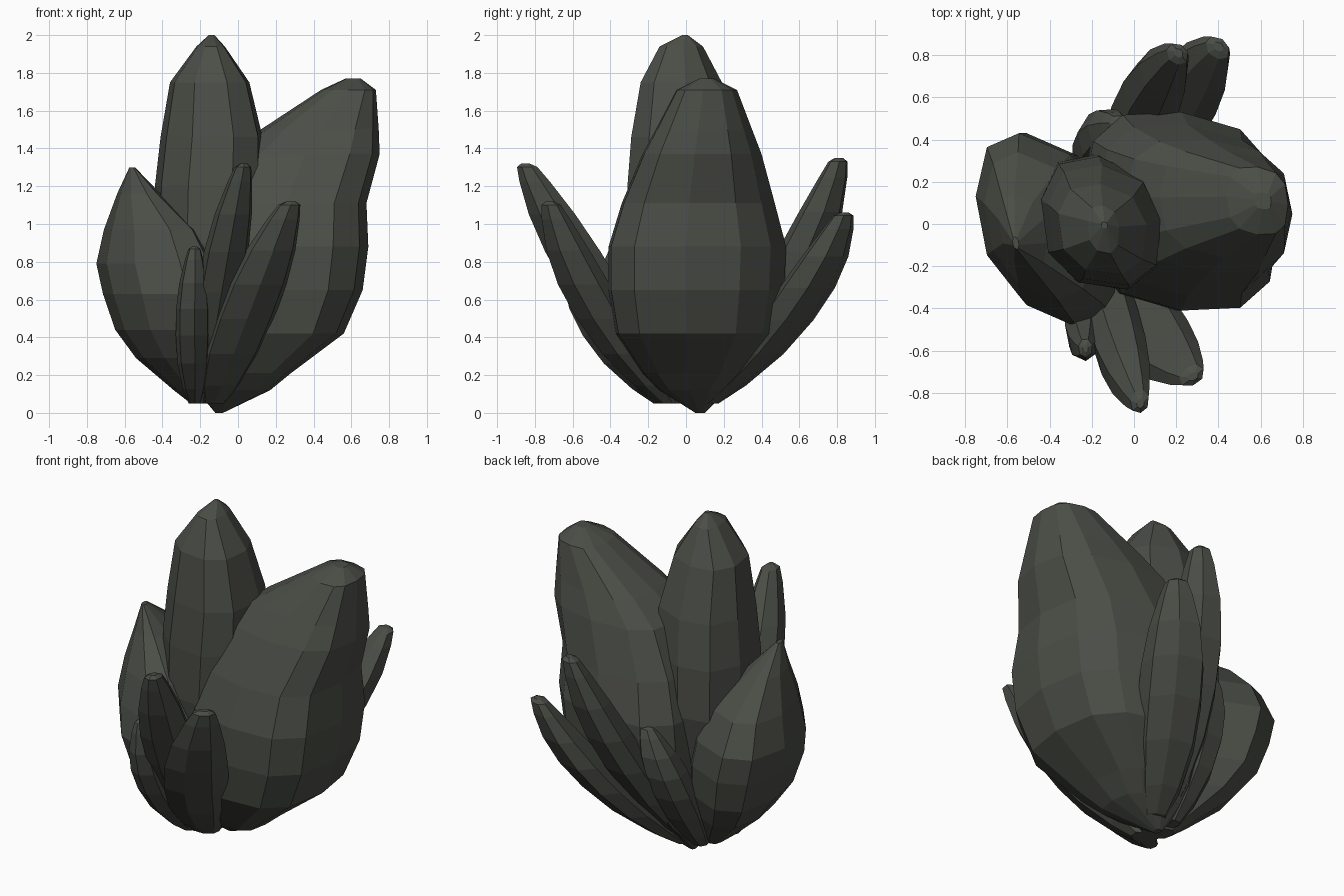
import bpy, bmesh, math
from mathutils import Vector

stone = bpy.data.materials.new("dark_stone")
stone.diffuse_color = (0.07, 0.075, 0.062, 1)


def fit(values):
    """Rescale values to the range -1..1."""
    lo, hi = min(values), max(values)
    return [2 * (v - lo) / (hi - lo) - 1 for v in values]


def loft(name, rings, sides, power=1.0, phase=0.0, skew=0.0):
    """Flat-shaded closed skin through horizontal rings (z, xmin, xmax, ymin, ymax)."""
    us, vs = [], []
    for i in range(sides):
        a = phase + math.tau * i / sides
        c, s = math.cos(a), math.sin(a)
        c = math.copysign(abs(c) ** power, c)
        s = math.copysign(abs(s) ** power, s)
        us.append(c)
        vs.append(s * math.sqrt(1 - skew * skew) - skew * c)
    outline = list(zip(fit(us), fit(vs)))
    bm = bmesh.new()
    loops = []
    for z, x0, x1, y0, y1 in rings:
        loops.append([bm.verts.new(((x0 + x1) / 2 + u * (x1 - x0) / 2,
                                    (y0 + y1) / 2 + v * (y1 - y0) / 2, z))
                      for u, v in outline])
    for lo, hi in zip(loops, loops[1:]):
        for i in range(sides):
            j = (i + 1) % sides
            bm.faces.new((lo[i], lo[j], hi[j], hi[i]))
    bm.faces.new(loops[0][::-1])
    bm.faces.new(loops[-1])
    bmesh.ops.recalc_face_normals(bm, faces=bm.faces)
    mesh = bpy.data.meshes.new(name)
    bm.to_mesh(mesh)
    bm.free()
    mesh.materials.append(stone)
    obj = bpy.data.objects.new(name, mesh)
    bpy.context.collection.objects.link(obj)


# Three large lobes
loft("right_lobe", [
    (0.00, -0.12, -0.08, 0.05, 0.10),
    (0.12, -0.22, 0.17, -0.14, 0.22),
    (0.21, -0.23, 0.28, -0.23, 0.32),
    (0.42, -0.25, 0.56, -0.37, 0.48),
    (0.65, -0.25, 0.66, -0.41, 0.52),
    (0.88, -0.24, 0.69, -0.41, 0.53),
    (1.11, -0.17, 0.68, -0.34, 0.47),
    (1.37, -0.04, 0.75, -0.23, 0.40),
    (1.50, 0.12, 0.745, -0.16, 0.35),
    (1.71, 0.44, 0.73, -0.05, 0.27),
    (1.77, 0.57, 0.65, 0.07, 0.15)], 12, 0.74, 0, 0.12)

loft("tall_lobe", [
    (0.05, -0.20, -0.08, -0.06, 0.06),
    (0.50, -0.38, 0.05, -0.25, 0.26),
    (0.90, -0.44, 0.11, -0.31, 0.33),
    (1.20, -0.44, 0.13, -0.31, 0.32),
    (1.46, -0.41, 0.13, -0.29, 0.28),
    (1.75, -0.36, 0.06, -0.24, 0.19),
    (1.94, -0.22, -0.07, -0.14, 0.09),
    (2.00, -0.155, -0.125, -0.02, 0.01)], 9, 0.85, 0.2, 0.15)

loft("left_lobe", [
    (0.05, -0.25, -0.12, -0.07, 0.07),
    (0.12, -0.34, -0.08, -0.17, 0.15),
    (0.29, -0.54, -0.06, -0.34, 0.30),
    (0.44, -0.65, -0.06, -0.44, 0.39),
    (0.63, -0.715, -0.06, -0.49, 0.43),
    (0.79, -0.75, -0.10, -0.44, 0.43),
    (0.97, -0.71, -0.20, -0.36, 0.34),
    (1.16, -0.64, -0.41, -0.21, 0.14),
    (1.30, -0.575, -0.545, -0.12, -0.06)], 10, 0.85, 0, 0.32)


# Slim curved shards leaning out at the front and back
PROFILE = [(0, .35), (.1, .65), (.27, .92), (.45, 1), (.62, .98),
           (.78, .82), (.92, .54), (.985, .36), (1, .15)]


def shard(name, base, mid, tip, rx, ry, skew=0.0):
    base, mid, tip = Vector(base), Vector(mid), Vector(tip)
    ctrl = 2 * mid - (base + tip) / 2
    rings = []
    for t, r in PROFILE:
        p = base * (1 - t) ** 2 + ctrl * 2 * t * (1 - t) + tip * t * t
        rings.append((p.z, p.x - rx * r, p.x + rx * r, p.y - ry * r, p.y + ry * r))
    loft(name, rings, 7, 0.9, 0.3, skew)


shard("front_shard_tall", (-.19, -.10, .05), (-.09, -.51, .70), (.03, -.85, 1.32), .12, .15, -.1)
shard("front_shard_right", (-.13, -.10, .05), (.05, -.47, .55), (.28, -.72, 1.12), .16, .14, -.3)
shard("front_shard_small", (-.23, -.13, .05), (-.24, -.45, .45), (-.23, -.59, .88), .09, .12)
shard("back_shard_right", (-.05, .12, .05), (.20, .56, .54), (.40, .84, 1.06), .155, .15, .3)
shard("back_shard_tall", (-.10, .10, .06), (.05, .54, .70), (.21, .81, 1.35), .14, .14, .2)
shard("back_shard_small", (-.18, .11, .06), (-.17, .37, .50), (-.07, .47, .88), .115, .12)
